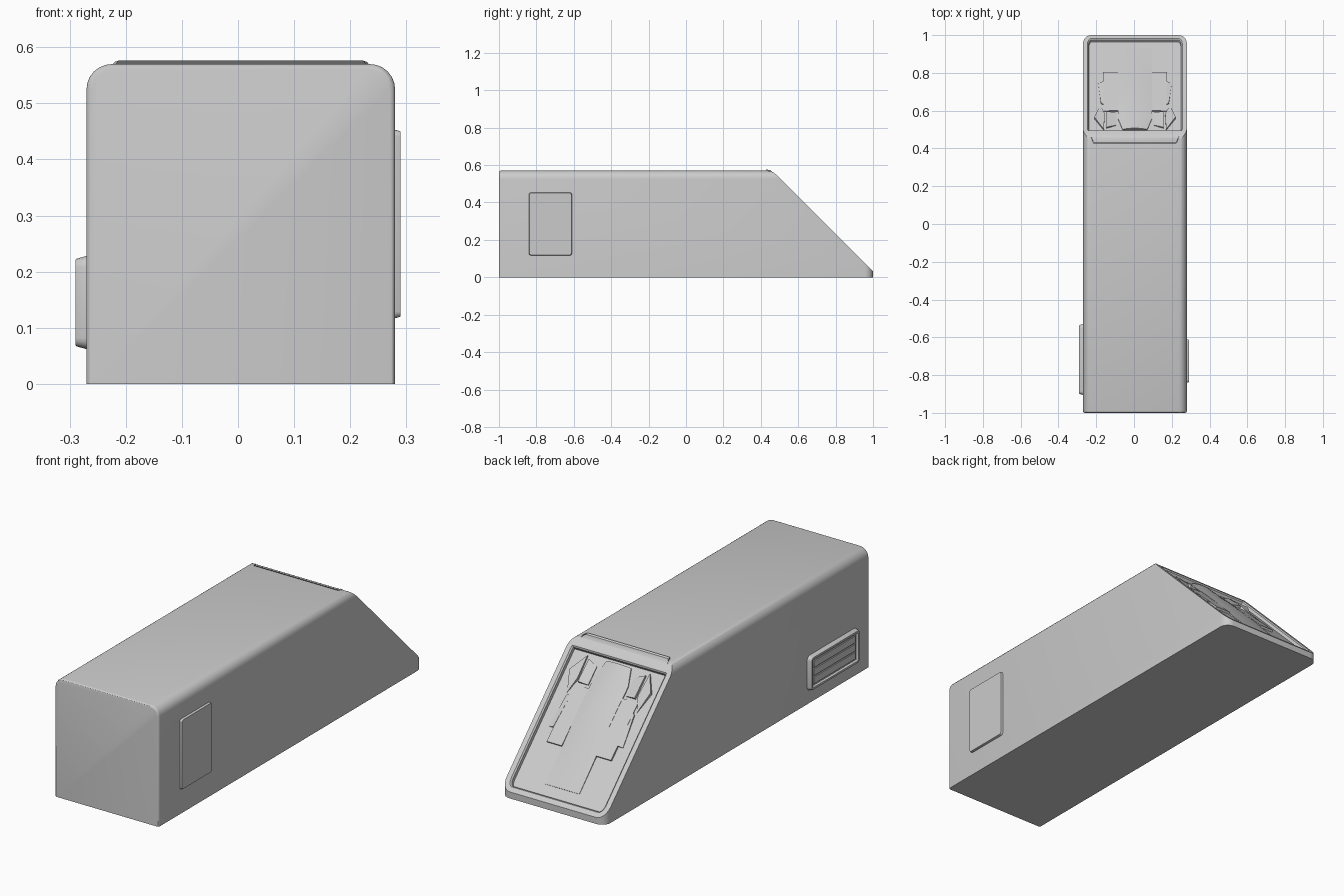
import bpy, bmesh, math
from mathutils import Vector

if "Cube" in bpy.data.objects:
    bpy.data.objects.remove(bpy.data.objects["Cube"])

CX = 0.005                      # body is slightly off centre because of the side plates
N = Vector((0, 1, 1)).normalized()


def on_slope(x, y, h):
    """Point on the 45 degree end face, lifted by h along its normal."""
    return Vector((CX + x, y, 1.03 - y)) + N * h


def finish(bm, name, angle=30):
    bmesh.ops.recalc_face_normals(bm, faces=bm.faces[:])
    me = bpy.data.meshes.new(name)
    bm.to_mesh(me)
    bm.free()
    me.shade_smooth()
    me.set_sharp_from_angle(angle=math.radians(angle))
    ob = bpy.data.objects.new(name, me)
    bpy.context.collection.objects.link(ob)
    return ob


def loft(name, rings, angle=30):
    """Skin closed rings of points and cap both ends."""
    bm = bmesh.new()
    vs = [[bm.verts.new(p) for p in r] for r in rings]
    n = len(rings[0])
    for a, b in zip(vs, vs[1:]):
        for i in range(n):
            j = (i + 1) % n
            bm.faces.new((a[i], a[j], b[j], b[i]))
    bm.faces.new(vs[0])
    bm.faces.new(vs[-1])
    return finish(bm, name, angle)


def plate(name, y0, y1, z0, z1, r, steps):
    """Rounded rectangle on a side wall; steps are (margin, x)."""
    rings = []
    for m, x in steps:
        rr = max(r - m, 0.002)
        ring = []
        for k, (y, z) in enumerate(((y1 - m - rr, z1 - m - rr), (y0 + m + rr, z1 - m - rr),
                                    (y0 + m + rr, z0 + m + rr), (y1 - m - rr, z0 + m + rr))):
            for i in range(5):
                a = math.pi / 2 * (k + i / 4)
                ring.append((x, y + rr * math.cos(a), z + rr * math.sin(a)))
        rings.append(ring)
    return loft(name, rings)


def relief(name, pts):
    """Raised facet on the recessed panel; pts are (x, y, height)."""
    base = [on_slope(x, y, -0.024) for x, y, h in pts]
    top = [on_slope(x, y, h) for x, y, h in pts]
    return loft(name, [base, top], 15)


# body: box with rounded top sides and rounded back corners
bm = bmesh.new()
bmesh.ops.create_cube(bm, size=1)
for v in bm.verts:
    v.co = (CX + v.co.x * 0.55, v.co.y * 2, (v.co.z + 0.5) * 0.57)


def both(e, test):
    return all(test(v.co) for v in e.verts)


def along(e, i):
    return abs(e.verts[0].co[i] - e.verts[1].co[i]) > 0.1


edges = [e for e in bm.edges
         if (along(e, 1) and both(e, lambda c: c.z > 0.5))
         or (along(e, 2) and both(e, lambda c: c.y > 0.9))]
bmesh.ops.bevel(bm, geom=edges, offset=0.045, segments=6, profile=0.5, affect='EDGES')
edges = [e for e in bm.edges if both(e, lambda c: c.y < -0.999)
         and not both(e, lambda c: c.z < 0.001)]
bmesh.ops.bevel(bm, geom=edges, offset=0.01, segments=3, profile=0.5, affect='EDGES')

# rounded ridge, then the sloped end
R = 0.075
for deg in (9, 18, 27, 36, 45):
    a = math.radians(deg)
    n = Vector((0, math.sin(a), math.cos(a)))
    co = Vector((0, 0.43, 0.57 - R)) + n * R
    res = bmesh.ops.bisect_plane(bm, geom=bm.verts[:] + bm.edges[:] + bm.faces[:], dist=1e-6,
                                 plane_co=co, plane_no=n, clear_outer=True)
    cut = [g for g in res['geom_cut'] if isinstance(g, bmesh.types.BMEdge)]
    face = bmesh.ops.edgeloop_fill(bm, edges=cut)['faces']
bmesh.ops.recalc_face_normals(bm, faces=bm.faces[:])

# frame and recessed panel on the sloped end
bmesh.ops.inset_region(bm, faces=face, thickness=0.024, use_even_offset=True)
bmesh.ops.inset_region(bm, faces=face, thickness=0.006, depth=-0.006, use_even_offset=True)
bmesh.ops.inset_region(bm, faces=face, thickness=0.002, depth=-0.014, use_even_offset=True)
finish(bm, "body")

# arched centre strip of the relief
rings = []
for y, w, h, drop in ((0.51, 0.065, -0.003, 0.010), (0.57, 0.09, -0.005, 0.010),
                      (0.63, 0.09, -0.003, 0.008), (0.70, 0.09, -0.003, 0.007),
                      (0.77, 0.09, -0.006, 0.006), (0.83, 0.09, -0.010, 0.005),
                      (0.88, 0.09, -0.013, 0.003), (0.94, 0.09, -0.016, 0.001)):
    ring = [on_slope(t * w / 4, y, h - drop * (t / 4) ** 2) for t in range(-4, 5)]
    rings.append(ring + [on_slope(w, y, -0.024), on_slope(-w, y, -0.024)])
loft("relief_centre", rings)

# mirrored pods, flanks and fins of the relief
for s, side in ((-1, "left"), (1, "right")):
    for part, pts in (
        ("pod", ((.09, .61, -.013), (.17, .61, -.016), (.17, .81, -.009), (.09, .81, -.009))),
        ("flank", ((.16, .64, -.015), (.18, .65, -.012), (.195, .76, -.017), (.17, .76, -.008))),
        ("fin", ((.165, .51, -.012), (.215, .57, -.003), (.185, .64, -.017), (.16, .59, -.006))),
        ("inner_fin", ((.10, .535, -.016), (.15, .52, -.010), (.15, .60, -.004), (.10, .60, -.014))),
    ):
        relief(f"relief_{part}_{side}", [(s * x, y, h) for x, y, h in pts])

# plain plate on the right side
plate("right_plate", -0.84, -0.61, 0.117, 0.453, 0.012,
      ((0, 0.27), (0, 0.28), (0.003, 0.29)))

# framed vent with slats on the left side
plate("left_vent_frame", -0.905, -0.53, 0.062, 0.228, 0.02,
      ((0, -0.26), (0, -0.27), (0.005, -0.288), (0.007, -0.29), (0.016, -0.29), (0.020, -0.281)))
for i in range(3):
    z = 0.088 + i * 0.039
    plate(f"left_vent_slat_{i + 1}", -0.878, -0.557, z, z + 0.036, 0.004,
          ((0, -0.275), (0, -0.283), (0.002, -0.285)))
